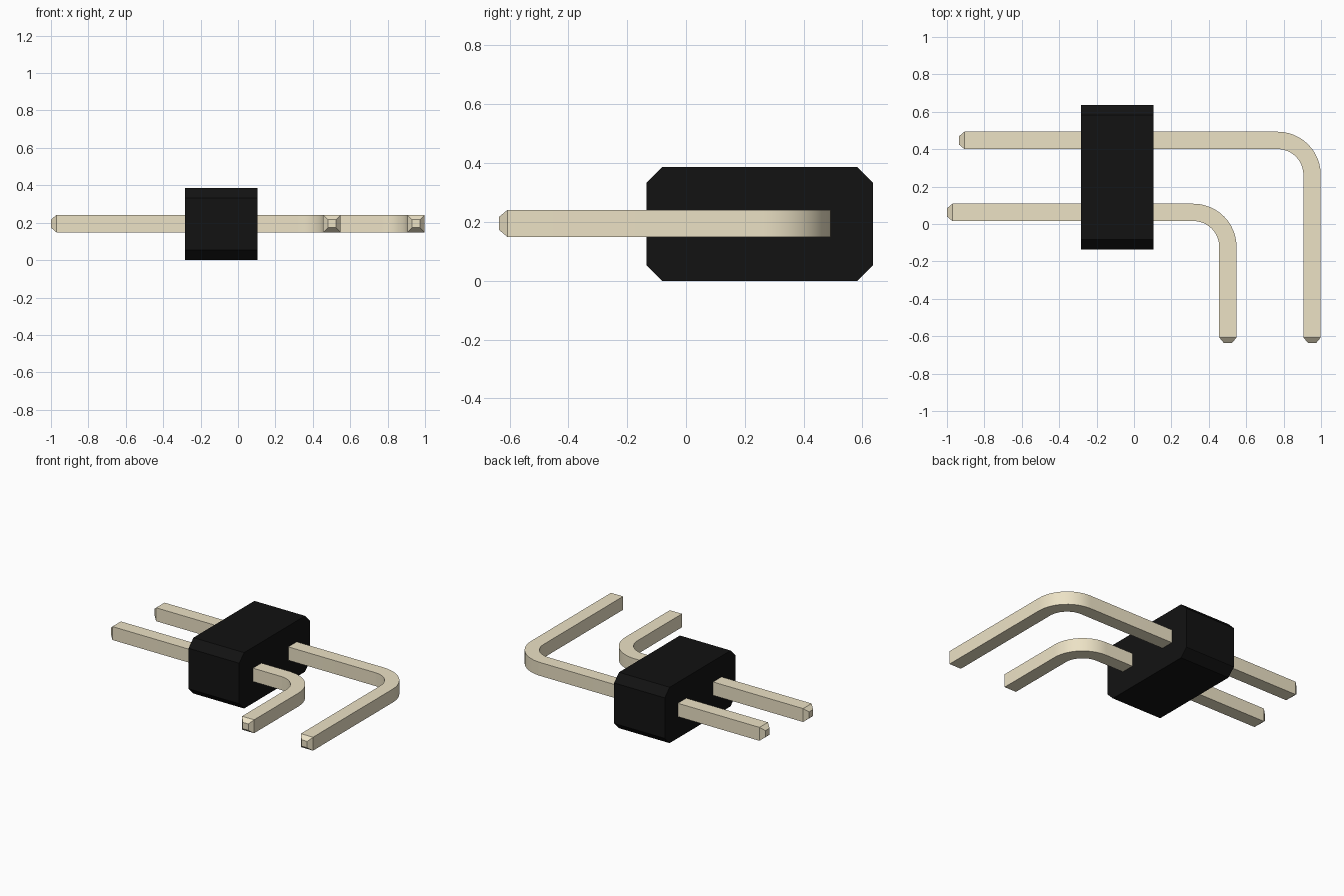
import bpy, bmesh, math
from mathutils import Vector

if "Cube" in bpy.data.objects:
    bpy.data.objects.remove(bpy.data.objects["Cube"])


def material(name, color):
    m = bpy.data.materials.new(name)
    m.diffuse_color = color
    m.use_nodes = True
    m.node_tree.nodes["Principled BSDF"].inputs["Base Color"].default_value = m.diffuse_color
    return m


def loft(name, rings, mat):
    """Skin a run of equal-sized vertex rings and cap both ends."""
    bm = bmesh.new()
    loops = [[bm.verts.new(p) for p in r] for r in rings]
    n = len(loops[0])
    for a, b in zip(loops, loops[1:]):
        for i in range(n):
            j = (i + 1) % n
            bm.faces.new((a[i], a[j], b[j], b[i]))
    bm.faces.new(loops[0])
    bm.faces.new(loops[-1])
    bmesh.ops.recalc_face_normals(bm, faces=bm.faces[:])
    me = bpy.data.meshes.new(name)
    bm.to_mesh(me)
    bm.free()
    me.materials.append(mat)
    ob = bpy.data.objects.new(name, me)
    bpy.context.collection.objects.link(ob)
    return ob


black = material("black_plastic", (0.006, 0.006, 0.006, 1))
gold = material("pale_gold", (0.84, 0.76, 0.56, 1))

# Plastic housing: chamfered y-z profile extruded along x
y0, y1, h, c = -0.135, 0.636, 0.386, 0.053
profile = [(y0 + c, 0), (y1 - c, 0), (y1, c), (y1, h - c),
           (y1 - c, h), (y0 + c, h), (y0, h - c), (y0, c)]
loft("housing", [[(x, y, z) for y, z in profile] for x in (-0.283, 0.104)], black)

# Bent square pins with tapered tips
HALF, TIP, TIP_LEN, Z, R, STEPS = 0.0463, 0.022, 0.029, 0.195, 0.184, 12
Y_END = -0.636


def pin(name, x_start, y_row, x_leg):
    def ring(x, y, angle, s):
        side = Vector((math.sin(angle), math.cos(angle), 0)) * s
        up = Vector((0, 0, s))
        mid = Vector((x, y, Z))
        return [mid + side + up, mid - side + up, mid - side - up, mid + side - up]

    rings = [ring(x_start, y_row, 0, TIP), ring(x_start + TIP_LEN, y_row, 0, HALF)]
    for i in range(STEPS + 1):
        a = math.pi / 2 * i / STEPS
        rings.append(ring(x_leg - R + R * math.sin(a), y_row - R + R * math.cos(a), a, HALF))
    rings += [ring(x_leg, Y_END + TIP_LEN, math.pi / 2, HALF),
              ring(x_leg, Y_END, math.pi / 2, TIP)]
    ob = loft(name, rings, gold)
    bpy.context.view_layer.objects.active = ob
    ob.select_set(True)
    bpy.ops.object.shade_smooth_by_angle(angle=math.radians(20))
    ob.select_set(False)


pin("short_pin", -1.0, 0.062, 0.502)
pin("long_pin", -0.936, 0.447, 0.952)
